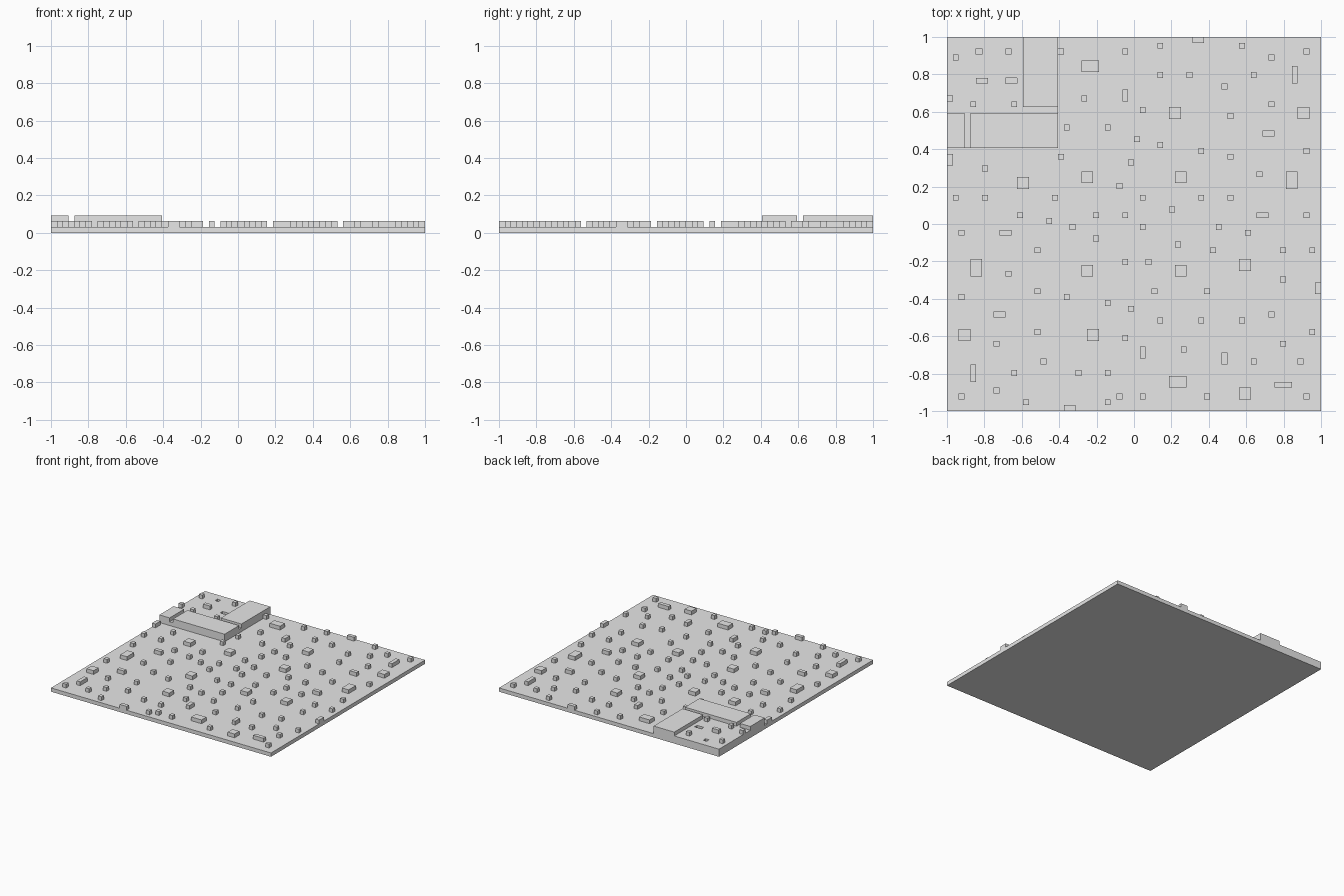
import bpy
import bmesh
from mathutils import Vector

CELL = 1 / 32          # the whole model sits on a 64 x 64 cell grid
HALF = 32              # half the plate width in cells

default_cube = bpy.data.objects.get("Cube")
if default_cube:
    bpy.data.objects.remove(default_cube, do_unlink=True)

# Single stone colour
stone = bpy.data.materials.new("stone_grey")
stone.use_nodes = True
grey = (0.8, 0.8, 0.8, 1)
stone.diffuse_color = grey
stone.node_tree.nodes["Principled BSDF"].inputs["Base Color"].default_value = grey


def add_box(bm, low, high):
    """Add a box between two corners given in grid cells."""
    low, high = Vector(low) * CELL, Vector(high) * CELL
    verts = bmesh.ops.create_cube(bm, size=1)["verts"]
    for v in verts:
        for axis in range(3):
            v.co[axis] = high[axis] if v.co[axis] > 0 else low[axis]


def make_blocks(name, blocks, bottom, top):
    """Make one object from (x, y, width, depth) footprints."""
    bm = bmesh.new()
    for x, y, width, depth in blocks:
        add_box(bm, (x, y, bottom), (x + width, y + depth, top))
    mesh = bpy.data.meshes.new(name)
    bm.to_mesh(mesh)
    bm.free()
    mesh.materials.append(stone)
    obj = bpy.data.objects.new(name, mesh)
    bpy.context.collection.objects.link(obj)
    return obj


def quarter_turn(block):
    """Turn a footprint by ninety degrees about the plate centre."""
    x, y, width, depth = block
    return (-y - depth, x, depth, width)


def in_corner(block):
    return block[0] < -13 and block[1] >= 13


def unit(cells):
    return [(x, y, 1, 1) for x, y in cells]


# Base plate
make_blocks("base_plate", [(-HALF, -HALF, 2 * HALF, 2 * HALF)], 0, 1)

# Studs of one quarter, repeated by quarter turns around the plate
small_studs = unit([
    (4, 30), (18, 30), (29, 29), (23, 28), (4, 25), (9, 25), (20, 25),
    (15, 23), (23, 20), (1, 19), (16, 18), (0, 14), (4, 13), (11, 12),
    (16, 11), (29, 12), (21, 8), (16, 4), (6, 2), (29, 1),
])
large_studs = [
    (10, 31, 2, 1), (27, 24, 1, 3), (6, 18, 2, 2), (28, 18, 2, 2),
    (22, 15, 2, 1), (7, 7, 2, 2), (26, 6, 2, 3), (21, 1, 2, 1),
]


def spread(quarter):
    placed = []
    for block in quarter:
        for turn in range(4):
            if not in_corner(block):
                placed.append(block)
            block = quarter_turn(block)
    return placed


make_blocks("small_studs", spread(small_studs), 1, 2)
make_blocks("large_studs", spread(large_studs), 1, 2)

# Loose studs around the middle that break the symmetry
loose_studs = unit([
    (-1, 10), (-11, -1), (-7, 1), (-2, 1), (1, -1), (-2, -7),
    (7, -4), (1, 4), (11, 4), (3, -12), (-3, -30),
])
make_blocks("loose_studs", loose_studs, 1, 2)

# Raised corner terrace with two sunken pits
terrace = make_blocks("corner_terrace", [(-HALF, 13, 19, 19)], 1, 2)
pits = make_blocks("pit_cutter", [(-27, 29, 1, 1), (-22, 24, 2, 1)], 1.02, 3)
pits.hide_render = True
cut = terrace.modifiers.new("pits", "BOOLEAN")
cut.operation = "DIFFERENCE"
cut.solver = "EXACT"
cut.object = pits
bpy.context.view_layer.objects.active = terrace
bpy.ops.object.modifier_apply(modifier=cut.name)
bpy.data.objects.remove(pits, do_unlink=True)

# Low walls and studs on the terrace
walls = [(-19, 20, 6, 12), (-28, 13, 15, 6), (-HALF, 13, 3, 6)]
make_blocks("corner_walls", walls, 2, 3)
terrace_studs = unit([(-31, 28), (-22, 29), (-32, 21), (-28, 20), (-21, 20)])
terrace_studs.append((-27, 24, 2, 1))
make_blocks("terrace_studs", terrace_studs, 2, 3)
